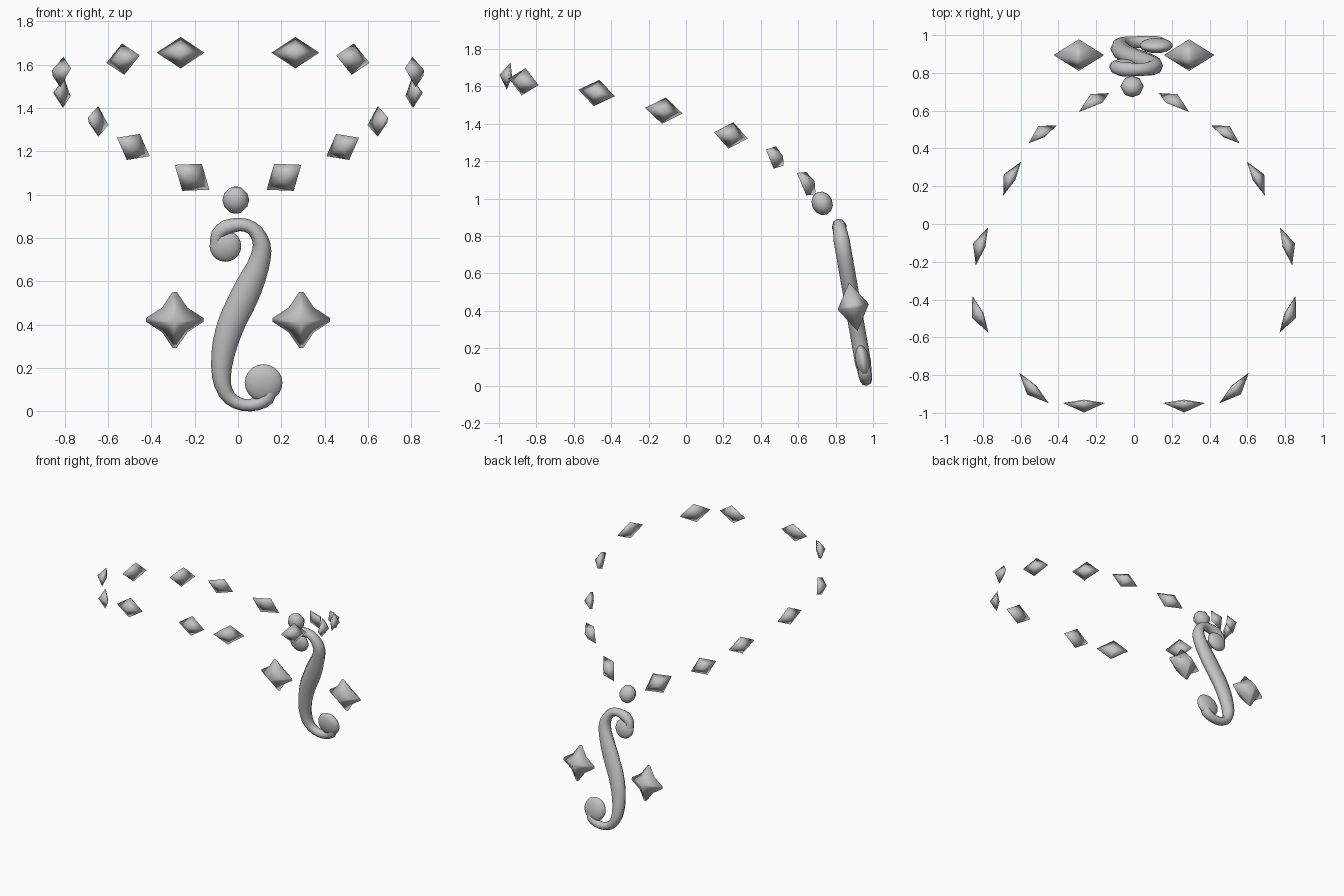
import bpy, bmesh, math
from mathutils import Vector

old = bpy.data.objects.get("Cube")
if old:
    bpy.data.objects.remove(old)

grey = bpy.data.materials.new("silver_grey")
grey.use_nodes = True
grey.diffuse_color = (0.55, 0.55, 0.55, 1)
grey.node_tree.nodes["Principled BSDF"].inputs["Base Color"].default_value = grey.diffuse_color

LEAN = 0.175                                  # backward lean of the pendant
UP = Vector((0, -LEAN, 1)).normalized()       # up within the pendant plane
OUT = Vector((0, 1, LEAN)).normalized()       # normal of the pendant plane


def on_plane(x, z):
    return Vector((x, 0.968 - LEAN * z, z))


def finish(obj, angle):
    obj.data.materials.append(grey)
    bpy.ops.object.select_all(action='DESELECT')
    obj.select_set(True)
    bpy.context.view_layer.objects.active = obj
    bpy.ops.object.shade_smooth_by_angle(angle=math.radians(angle))


def build(name, bm, angle):
    bmesh.ops.recalc_face_normals(bm, faces=bm.faces)
    mesh = bpy.data.meshes.new(name)
    bm.to_mesh(mesh)
    bm.free()
    obj = bpy.data.objects.new(name, mesh)
    bpy.context.collection.objects.link(obj)
    finish(obj, angle)


def bipyramid(name, ring, tip_a, tip_b):
    bm = bmesh.new()
    verts = [bm.verts.new(p) for p in ring]
    for tip in (tip_a, tip_b):
        apex = bm.verts.new(tip)
        for i, v in enumerate(verts):
            bm.faces.new((verts[i - 1], v, apex))
    build(name, bm, 180)


def ball(name, centre, scale, tilt, segments, rings):
    bpy.ops.mesh.primitive_uv_sphere_add(segments=segments, ring_count=rings, radius=1,
                                         location=centre, rotation=(tilt, 0, 0))
    obj = bpy.context.object
    obj.name = name
    obj.scale = scale
    finish(obj, 80)


def smooth_path(points):
    """Insert one spline midpoint between each pair of points."""
    pts = [Vector(p) for p in points]
    out = []
    for i in range(len(pts) - 1):
        before, after = pts[max(i - 1, 0)], pts[min(i + 2, len(pts) - 1)]
        out += [pts[i], (9 * (pts[i] + pts[i + 1]) - before - after) / 16]
    return out + [pts[-1]]


# Chain gems on one side: centre, long axis, short axis
gems = [
    ((0.212, 0.643, 1.08), (0.16, -0.10, 0.115), (-0.09, 0, 0.125)),
    ((0.483, 0.475, 1.22), (0.15, -0.095, 0.085), (-0.06, 0.012, 0.12)),
    ((0.645, 0.24, 1.338), (0.095, -0.18, 0.035), (0, 0.027, 0.14)),
    ((0.805, -0.118, 1.47), (0.065, -0.20, 0.03), (-0.005, 0.02, 0.14)),
    ((0.813, -0.478, 1.565), (-0.085, -0.195, 0.035), (-0.015, 0.03, 0.14)),
    ((0.53, -0.868, 1.625), (-0.155, -0.16, 0.035), (0.01, 0.02, 0.145)),
    ((0.265, -0.948, 1.655), (-0.22, 0, 0), (0, 0.02, 0.145)),
]
for side, sign in (("left", 1), ("right", -1)):
    mirror = Vector((sign, 1, 1))
    for i, (c, along, up) in enumerate(gems):
        c, along, up = (Vector(v) * mirror for v in (c, along, up))
        n = along.cross(up).normalized()
        if n.x * c.x + n.y * c.y < 0:
            n = -n
        ring = [c + along / 2, c + up / 2, c - along / 2, c - up / 2]
        bipyramid(f"{side}_chain_gem_{i + 1}", ring, c + n * 0.05, c - n * 0.018)

    # Four-pointed star beside the pendant
    c = on_plane(0.292 * sign, 0.422)
    ring = []
    for k in range(4):
        for off, r in ((-4, 0.132), (4, 0.132), (45, 0.082)):
            a = math.radians(90 * k + off)
            ring.append(c + Vector((1, 0, 0)) * r * math.cos(a) + UP * r * math.sin(a))
    bipyramid(side + "_star", ring, c + OUT * 0.085, c - OUT * 0.085)

# Connecting bead
ball("bead", (-0.01, 0.728, 0.975), (0.062, 0.056, 0.065), 0.4, 8, 6)

# S-shaped pendant: x, z and half width along the stroke
stroke = smooth_path([
    (-.10, .775, .028), (-.094, .815, .031), (-.055, .848, .036), (.01, .862, .031),
    (.065, .846, .032), (.10, .80, .037), (.11, .745, .044), (.092, .67, .052),
    (.05, .575, .064), (.01, .49, .066), (-.028, .41, .064), (-.06, .31, .058),
    (-.076, .205, .048), (-.07, .12, .039), (-.037, .06, .032), (.023, .03, .029),
    (.09, .034, .03), (.135, .06, .033), (.145, .09, .03),
])
bm = bmesh.new()
loops = []
for i, (x, z, w) in enumerate(stroke):
    t = (stroke[min(i + 1, len(stroke) - 1)] - stroke[max(i - 1, 0)]).xy.normalized()
    across = Vector((1, 0, 0)) * -t.y + UP * t.x
    depth = min(w * 1.1, 0.043)
    loops.append([bm.verts.new(on_plane(x, z) + across * w * math.cos(k * math.pi / 4)
                               + OUT * depth * math.sin(k * math.pi / 4)) for k in range(8)])
for a, b in zip(loops, loops[1:]):
    for k in range(8):
        bm.faces.new((a[k - 1], a[k], b[k], b[k - 1]))
bm.faces.new(loops[0])
bm.faces.new(loops[-1])
build("pendant_stroke", bm, 80)

# Lens-shaped curls at both ends
tilt = math.atan(LEAN) - math.pi / 2
ball("top_curl", on_plane(-0.058, 0.762), (0.073, 0.073, 0.038), tilt, 20, 12)
ball("bottom_curl", on_plane(0.118, 0.132), (0.087, 0.087, 0.038), tilt, 20, 12)
